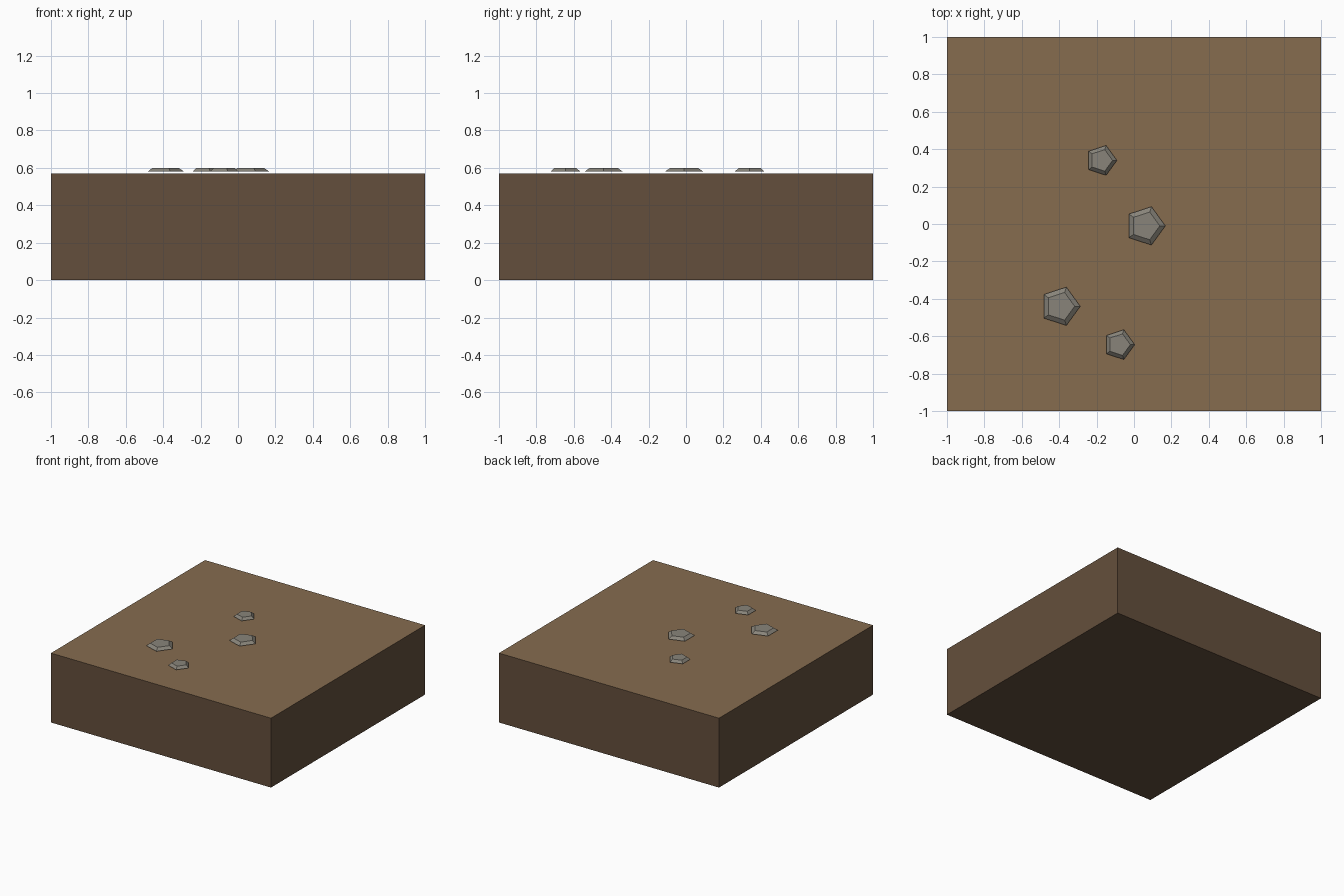
import bpy, bmesh, math
from mathutils import Matrix

cube = bpy.data.objects.get("Cube")
if cube:
    bpy.data.objects.remove(cube, do_unlink=True)


def linear(c):
    c /= 255
    return c / 12.92 if c <= 0.04045 else ((c + 0.055) / 1.055) ** 2.4


def material(name, *rgb):
    mat = bpy.data.materials.new(name)
    mat.use_nodes = True
    color = [linear(c) for c in rgb] + [1]
    mat.diffuse_color = color
    bsdf = mat.node_tree.nodes["Principled BSDF"]
    bsdf.inputs["Base Color"].default_value = color
    bsdf.inputs["Roughness"].default_value = 0.9
    return mat


def add_object(name, bm, *mats):
    mesh = bpy.data.meshes.new(name)
    bm.to_mesh(mesh)
    bm.free()
    for mat in mats:
        mesh.materials.append(mat)
    obj = bpy.data.objects.new(name, mesh)
    bpy.context.collection.objects.link(obj)
    return obj


soil = material("dark soil", 100, 79, 60)
path = material("light path dirt", 134, 108, 79)
stone = material("grey stone", 136, 132, 122)

GROUND = 0.57

# Ground block: dark sides, lighter walking surface
bm = bmesh.new()
bmesh.ops.create_cube(bm, size=1, matrix=Matrix.Translation((0, 0, GROUND / 2))
                      @ Matrix.Diagonal((2, 2, GROUND, 1)))
bm.normal_update()
for face in bm.faces:
    face.material_index = 1 if face.normal.z > 0.5 else 0
add_object("ground_block", bm, soil, path)


# Pebbles: flat five-sided stones with sloping rims, just above the ground
def pebble(name, x, y, radius):
    bottom, top = GROUND + 0.01, 0.6
    bm = bmesh.new()
    rings = []
    for r, z in ((radius, bottom), (radius * 0.72, top)):
        angles = [math.tau * i / 5 for i in range(5)]
        rings.append([bm.verts.new((r * math.cos(a), r * math.sin(a), z)) for a in angles])
    low, high = rings
    bm.faces.new(high)
    bm.faces.new(low[::-1])
    for i in range(5):
        j = (i + 1) % 5
        bm.faces.new((low[i], low[j], high[j], high[i]))
    add_object(name, bm, stone).location = (x, y, 0)


pebble("middle_pebble", 0.06, -0.01, 0.108)
pebble("right_pebble", -0.395, -0.44, 0.108)
pebble("front_pebble", -0.08, -0.645, 0.084)
pebble("back_pebble", -0.175, 0.34, 0.084)
